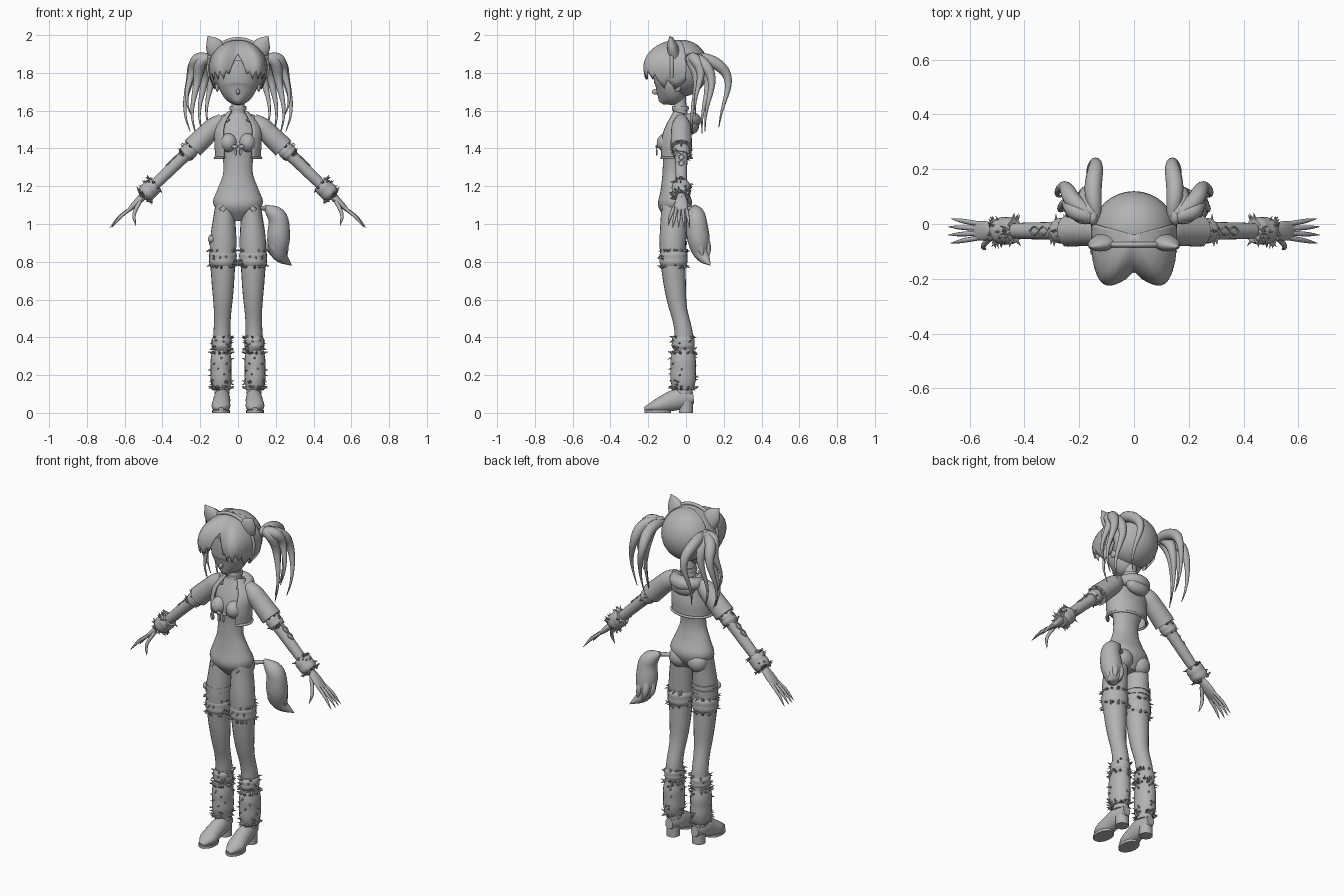
import bpy, bmesh, math, random
from mathutils import Vector, Matrix

random.seed(4)
if "Cube" in bpy.data.objects:
    bpy.data.objects.remove(bpy.data.objects["Cube"], do_unlink=True)

shade = .45
grey = bpy.data.materials.new("plain_grey")
grey.use_nodes = True
grey.diffuse_color = (shade, shade, shade, 1)
grey.node_tree.nodes["Principled BSDF"].inputs["Base Color"].default_value = grey.diffuse_color
side_axis, depth_axis, up_axis = Vector((1, 0, 0)), Vector((0, 1, 0)), Vector((0, 0, 1))


def finish(name, bm, mirror=False, thickness=0):
    """Turn a bmesh into a smooth, coloured, optionally mirrored object."""
    bmesh.ops.recalc_face_normals(bm, faces=bm.faces)
    mesh = bpy.data.meshes.new(name)
    bm.to_mesh(mesh)
    bm.free()
    mesh.materials.append(grey)
    mesh.shade_smooth()
    mesh.set_sharp_from_angle(angle=math.radians(50))
    part = bpy.data.objects.new(name, mesh)
    bpy.context.scene.collection.objects.link(part)
    if thickness:
        shell = part.modifiers.new("thickness", 'SOLIDIFY')
        shell.thickness = thickness
    if mirror:
        part.modifiers.new("mirror", 'MIRROR')


def spline(values, u):
    """Smoothly interpolate evenly spaced numbers or vectors at u."""
    last = len(values) - 1
    i = min(int(u * last), last - 1)
    t = u * last - i
    b, c = values[i], values[i + 1]
    a = values[i - 1] if i > 0 else b * 2 - c
    d = values[i + 2] if i + 2 <= last else c * 2 - b
    slope_b, slope_c = (c - a) / 2, (d - b) / 2
    return (b + slope_b * t + ((c - b) * 3 - slope_b * 2 - slope_c) * t ** 2
            + ((b - c) * 2 + slope_b + slope_c) * t ** 3)


def add_sweep(bm, path, widths, depths=None, ref=depth_axis, sides=20, rings=24, gap=0):
    """Sweep an ellipse along a path; a gap leaves the front open."""
    path = [Vector(p) for p in path]
    centres = [spline(path, i / rings) for i in range(rings + 1)]
    count = sides + 1 if gap else sides
    loops = []
    for i, centre in enumerate(centres):
        along = (centres[min(i + 1, rings)] - centres[max(i - 1, 0)]).normalized()
        across = along.cross(ref).normalized()
        away = across.cross(along)
        width = max(spline(widths, i / rings), .001)
        depth = max(spline(depths or widths, i / rings), .001)
        loop = []
        for k in range(count):
            angle = gap - math.pi / 2 + (math.tau - 2 * gap) * k / sides
            loop.append(bm.verts.new(centre + across * width * math.cos(angle)
                                     + away * depth * math.sin(angle)))
        loops.append(loop)
    for low, high in zip(loops, loops[1:]):
        for k in range(sides):
            n = (k + 1) % count
            bm.faces.new((low[k], low[n], high[n], high[k]))
    if not gap:
        bm.faces.new(loops[0])
        bm.faces.new(loops[-1])


def sweep(name, paths, widths, depths=None, mirror=False, thickness=0, **options):
    bm = bmesh.new()
    for path in paths:
        add_sweep(bm, path, widths, depths, **options)
    finish(name, bm, mirror, thickness)


def ball(name, centre, radii, mirror=False):
    bm = bmesh.new()
    place = Matrix.Translation(centre) @ Matrix.Diagonal((*radii, 1))
    bmesh.ops.create_uvsphere(bm, u_segments=32, v_segments=20, radius=1, matrix=place)
    finish(name, bm, mirror)


def fur_band(name, start, end, width, depth, tufts):
    """Rounded band with small pointed tufts scattered over it."""
    start, end = Vector(start), Vector(end)
    bm = bmesh.new()
    profile = [.85, 1, 1, 1, .85]
    add_sweep(bm, [start, end], [width * f for f in profile], [depth * f for f in profile])
    axis = (end - start).normalized()
    across = axis.cross(depth_axis).normalized()
    away = across.cross(axis)
    for k in range(tufts):
        angle = random.uniform(0, math.tau)
        outward = across * math.cos(angle) + away * math.sin(angle)
        root = start.lerp(end, random.choice((.05, .95, random.random())))
        root += across * width * math.cos(angle) + away * depth * math.sin(angle)
        lean = outward + axis * random.uniform(-.6, .6)
        place = Matrix.Translation(root) @ lean.to_track_quat('Z', 'Y').to_matrix().to_4x4()
        bmesh.ops.create_cone(bm, segments=6, radius1=.01, radius2=0, depth=.035, matrix=place)
    finish(name, bm, mirror=True)


# Body and legs
sweep("torso", [[(0, -.05, 1.02), (0, -.07, 1.3), (0, -.03, 1.58)]],
      [.04, .13, .11, .08, .08, .1, .1, .05], [.04, .09, .07, .055, .055, .07, .06, .04], sides=32)
sweep("neck", [[(0, -.03, 1.55), (0, -.035, 1.7)]], [.045, .035, .035])
leg_path = [(.07, -.06, 1.1), (.08, -.07, .85), (.08, -.05, .6), (.085, -.01, .4), (.085, -.01, .1)]
sweep("legs", [leg_path], [.05, .07, .06, .045, .045, .04], [.07, .07, .06, .045, .05, .045], mirror=True)
ball("buttocks", (.06, -.025, 1.07), (.06, .055, .06), True)
ball("bust", (.05, -.105, 1.43), (.045, .05, .05), True)

# Head
sweep("face", [[(0, -.13, 1.64), (0, -.08, 1.72), (0, -.07, 1.86)]],
      [.015, .07, .1, .11, .11], [.015, .07, .09, .1, .1], sides=28)
ball("nose", (0, -.16, 1.7), (.01, .02, .015))
ball("back_hair", (0, -.02, 1.825), (.15, .14, .15))
ball("ears", (.11, -.045, 1.73), (.01, .02, .03), True)

# Fringe: a shell with a jagged hem and a central parting
bm = bmesh.new()
columns, steps, crown, middle = 72, 12, 1.975, 1.83
lines = []
for i in range(columns + 1):
    degrees = 96 * (2 * i / columns - 1)
    s, c = math.sin(math.radians(degrees)), math.cos(math.radians(degrees))
    hem = 1.765 + .015 * abs(i % 6 - 3) - (.05 if abs(degrees) > 62 else 0)
    hem = max(hem, 1.9 - abs(degrees) * .01)
    x = .157 * math.copysign(abs(s) ** .75, s)
    y = (.15 + .12 * abs(s * c)) * math.copysign(abs(c) ** .6, c)
    line = []
    for j in range(steps + 1):
        z = crown - (crown - hem) * (j / steps) ** 2
        h = (z - middle) / (crown - middle)
        f = math.sqrt(max(0, 1 - h * h)) if h > 0 else 1 - .3 * h * h
        line.append(bm.verts.new((x * f, -.04 - y * f, z)))
    lines.append(line)
for a, b in zip(lines, lines[1:]):
    for j in range(steps):
        bm.faces.new((a[j], a[j + 1], b[j + 1], b[j]))
bmesh.ops.remove_doubles(bm, verts=bm.verts, dist=.0005)
finish("fringe", bm, thickness=.008)

# Animal ears on a band
arc = [math.pi * (k / 10 - .1) for k in range(13)]
sweep("headband", [[(.157 * math.cos(a), -.075, 1.825 + .155 * math.sin(a)) for a in arc]],
      [.01, .01], sides=10, rings=48)
sweep("animal_ears", [[(.095, -.06, 1.89), (.13, -.075, 1.95), (.16, -.085, 1.995)]],
      [.055, .045, .002], [.035, .025, .002], mirror=True)

# Bunches of curling strands: outward reach, backward reach, drop
strands = []
for out, back, drop in ((.13, .11, .38), (.01, .2, .36), (.09, .03, .4), (.05, .09, .39), (.12, .05, .3)):
    strands.append([])
    for k in range(11):
        t = k / 10
        reach = math.sin(2.2 * t)
        curl = .02 * t * math.sin(9 * t)
        strands[-1].append((.14 + out * reach + curl, .02 + back * reach - curl,
                            1.87 + .06 * math.sin(math.pi * t) - drop * t ** 1.5))
sweep("bunches", strands, [.02, .03, .03, .02, .01, .002], ref=side_axis, mirror=True, sides=12, rings=40)
ball("hair_ties", (.15, .025, 1.875), (.02, .03, .03), True)

# Cropped open jacket with a hood
sweep("jacket", [[(0, -.06, 1.35), (0, -.06, 1.47), (0, -.03, 1.59)]], [.12, .125, .12, .06],
      [.09, .09, .07, .045], gap=math.radians(38), sides=36, thickness=.008)
rim = [math.radians(38 + 284 * k / 24) for k in range(25)]
sweep("jacket_hem", [[(.122 * math.sin(a), -.06 - .09 * math.cos(a), 1.35) for a in rim]],
      [.007, .007], ref=up_axis, sides=8, rings=48)
sweep("hood", [[(.075 * math.sin(a), -.03 - .07 * math.cos(a), 1.55) for a in rim]],
      [.005, .025, .035, .04, .035, .025, .005], ref=up_axis, rings=48)
ball("hood_pouch", (0, .03, 1.525), (.075, .04, .05))
sweep("choker", [[(0, -.03, 1.6), (0, -.03, 1.625)]], [.043, .045, .043], rings=4)
ball("bow_loops", (.018, -.155, 1.41), (.016, .006, .01), True)
ball("bow_tails", (.012, -.155, 1.38), (.006, .004, .02), True)

# Arms, sleeves and fur, all placed along one line
shoulder, wrist = Vector((.12, -.025, 1.52)), Vector((.52, -.025, 1.13))


def arm_span(start, end):
    return [shoulder.lerp(wrist, start), shoulder.lerp(wrist, end)]


sweep("arms", [arm_span(0, 1)], [.035, .036, .032, .029, .02], mirror=True)
sweep("sleeves", [arm_span(-.1, .3)], [.03, .05, .054, .056, .058], mirror=True)
fur_band("upper_arm_fur", *arm_span(.3, .41), .044, .046, 20)
fur_band("wrist_fur", *arm_span(.79, .95), .048, .05, 40)
cords = []
for turn in (0, math.pi):
    cords.append([shoulder.lerp(wrist, .4 + k / 40) + Vector((.022, .015 * math.cos(turn + k), .022))
                  for k in range(9)])
sweep("arm_cords", cords, [.004, .004], mirror=True, sides=6)

# Hands
sweep("hands", [arm_span(.95, 1.16)], [.018, .018, .015, .008], [.022, .032, .036, .03], mirror=True)
fingers = []
for spread in (-1.5, -.5, .5, 1.5):
    knuckle = Vector((.565, -.025 + .017 * spread, 1.085))
    tip = Vector((.68 - .005 * spread ** 2, -.025 + .03 * spread, .98))
    fingers.append([knuckle, knuckle.lerp(tip, .5) + Vector((.005, 0, .005)), tip])
sweep("fingers", fingers, [.009, .009, .007, .001], mirror=True, sides=8)
sweep("thumbs", [[(.52, -.045, 1.12), (.55, -.08, 1.05), (.54, -.095, .99)]],
      [.012, .01, .008, .001], mirror=True, sides=8)

# Leg wear
fur_band("thigh_fur", (.08, -.066, .77), (.08, -.066, .865), .073, .073, 44)
fur_band("shin_fur_top", (.087, -.015, .335), (.087, -.015, .405), .052, .06, 36)
fur_band("shin_fur", (.09, -.015, .125), (.09, -.015, .33), .055, .067, 60)
for height in (.89, .92):
    sweep("thigh_strap", [[(-.08, -.067, height), (-.08, -.067, height + .02)]], [.073, .073], rings=1)
ball("strap_pouch", (-.14, -.1, .92), (.02, .02, .02))
bm = bmesh.new()
bmesh.ops.create_cone(bm, segments=4, radius1=.02, radius2=.016, depth=.009, cap_ends=True,
                      matrix=Matrix.Translation((.08, -.13, 1.08)) @ Matrix.Rotation(math.pi / 2, 4, 'X'))
finish("hip_buckles", bm, mirror=True)

# Heeled boots
sweep("boots", [[(.085, .04, .08), (.085, -.05, .07), (.09, -.14, .04), (.09, -.22, .02)]],
      [.025, .042, .046, .048, .015], [.03, .055, .05, .035, .01], ref=up_axis, mirror=True)
sweep("heels", [[(.085, 0, 0), (.085, 0, .06)]], [.037, .037], mirror=True, rings=1)
sweep("soles", [[(.09, -.15, 0), (.09, -.15, .015)]], [.047, .047], [.07, .07], mirror=True, rings=1)

# Bushy tail hung from the left hip
sweep("tail_link", [[(.07, -.01, 1.08), (.16, .05, 1.085)]], [.012, .012], ref=up_axis, sides=10)
sweep("tail", [[(.14, .045, 1.095), (.21, .055, 1.03), (.215, .065, .93), (.22, .085, .84), (.285, .13, .78)]],
      [.01, .045, .055, .06, .05, .03, .001], sides=24)
tufts = []
for k in range(6):
    outward = Vector((math.cos(k * math.tau / 6), math.sin(k * math.tau / 6), 0))
    tufts.append([Vector((.21, .07, .93)) + outward * .03, Vector((.21, .08, .87)) + outward * .04,
                  Vector((.225, .09, .81)) + outward * .03])
sweep("tail_tufts", tufts, [.024, .018, .001], sides=8)
